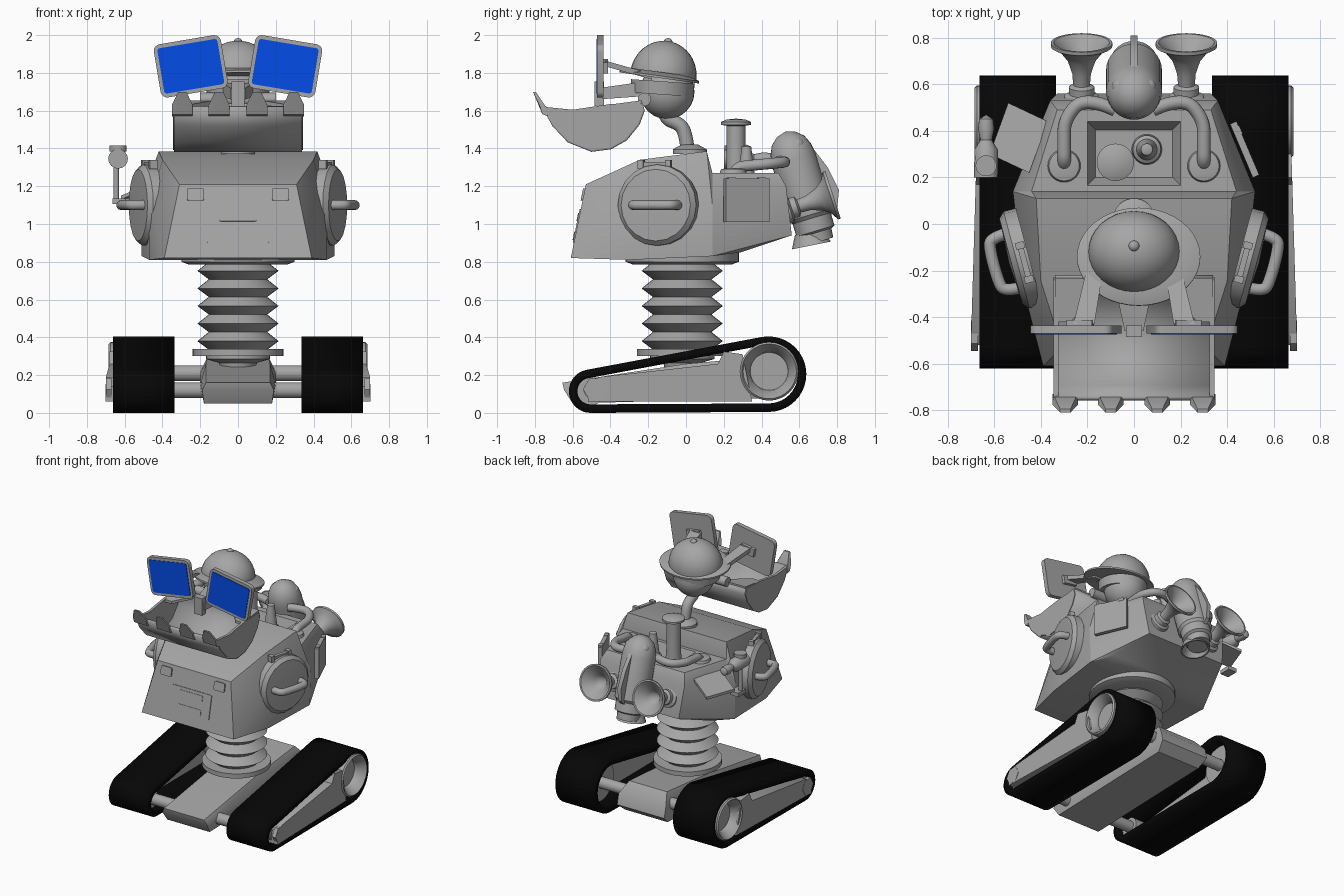
import bpy, bmesh, math
from mathutils import Vector, Matrix, Euler, geometry

if "Cube" in bpy.data.objects:
    bpy.data.objects.remove(bpy.data.objects["Cube"])


def material(name, rgb):
    m = bpy.data.materials.new(name)
    m.use_nodes = True
    m.diffuse_color = (*rgb, 1)
    m.node_tree.nodes["Principled BSDF"].inputs["Base Color"].default_value = (*rgb, 1)
    return m


GREY = material("grey metal", (0.38, 0.38, 0.38))
BLACK = material("black rubber", (0.002, 0.002, 0.002))
BLUE = material("blue screen", (0.001, 0.075, 0.82))
made = []


def add(name, bm, mat=GREY):
    bmesh.ops.recalc_face_normals(bm, faces=bm.faces)
    me = bpy.data.meshes.new(name)
    bm.to_mesh(me)
    bm.free()
    ob = bpy.data.objects.new(name, me)
    me.materials.append(mat)
    bpy.context.collection.objects.link(ob)
    made.append(ob)
    return ob


def hull_mesh(pts, sides=(-1, 1)):
    bm = bmesh.new()
    for x, y, z in pts:
        for s in sides:
            bm.verts.new((x * s, y, z))
    bmesh.ops.convex_hull(bm, input=bm.verts)
    bmesh.ops.dissolve_limit(bm, angle_limit=0.03, verts=bm.verts, edges=bm.edges)
    return bm


def prism(name, prof, x0, x1, mat=GREY):
    """Closed side profile (y, z) drawn out along x."""
    bm = bmesh.new()
    f = bm.faces.new([bm.verts.new((x0, y, z)) for y, z in prof])
    ext = bmesh.ops.extrude_face_region(bm, geom=[f])["geom"]
    bmesh.ops.translate(bm, vec=(x1 - x0, 0, 0),
                        verts=[v for v in ext if isinstance(v, bmesh.types.BMVert)])
    return add(name, bm, mat)


def band(name, prof, x0, x1, thick, closed, mat=GREY):
    """Side profile drawn out along x as a thin sheet."""
    bm = bmesh.new()
    rows = [(bm.verts.new((x0, y, z)), bm.verts.new((x1, y, z))) for y, z in prof]
    for i in range(0 if closed else 1, len(rows)):
        a, b = rows[i - 1], rows[i]
        bm.faces.new((a[0], b[0], b[1], a[1]))
    ob = add(name, bm, mat)
    mod = ob.modifiers.new("thickness", "SOLIDIFY")
    mod.thickness, mod.offset = thick, 0


def lathe(name, prof, loc, axis=(0, 0, 1), steps=32, scale=(1, 1, 1)):
    """Profile (radius, height) turned about an axis."""
    bm = bmesh.new()
    vs = [bm.verts.new((r, 0, h)) for r, h in prof]
    es = [bm.edges.new(p) for p in zip(vs, vs[1:])]
    bmesh.ops.spin(bm, geom=vs + es, cent=(0, 0, 0), axis=(0, 0, 1),
                   angle=math.tau, steps=steps, use_duplicate=False)
    bmesh.ops.remove_doubles(bm, verts=bm.verts, dist=1e-4)
    rot = Vector(axis).to_track_quat("Z", "Y").to_matrix().to_4x4()
    bm.transform(Matrix.Translation(loc) @ rot @ Matrix.Diagonal((*scale, 1)))
    add(name, bm)


def disc(name, loc, r, h, axis=(0, 0, 1), steps=32):
    lathe(name, [(0, -h / 2), (r, -h / 2), (r, h / 2), (0, h / 2)], loc, axis, steps)


def ball(name, loc, r, scale=(1, 1, 1), a0=-90, axis=(0, 0, 1)):
    arc = [math.radians(a0 + (90 - a0) * i / 12) for i in range(13)]
    prof = [(r * math.cos(a), r * math.sin(a)) for a in arc]
    lathe(name, ([(0, prof[0][1])] if a0 > -90 else []) + prof, loc, axis, scale=scale)


def box(name, loc, size, rot=(0, 0, 0), mat=GREY, round_y=0):
    bm = bmesh.new()
    bmesh.ops.create_cube(bm, size=1)
    bmesh.ops.scale(bm, vec=size, verts=bm.verts)
    if round_y:
        es = [e for e in bm.edges if abs(e.verts[0].co.y - e.verts[1].co.y) > 1e-3]
        bmesh.ops.bevel(bm, geom=es, offset=round_y, segments=4, profile=0.5, affect="EDGES")
    bm.transform(Matrix.Translation(loc) @ Euler(rot).to_matrix().to_4x4())
    add(name, bm, mat)


def tube(name, pts, r):
    cu = bpy.data.curves.new(name, "CURVE")
    cu.dimensions, cu.bevel_depth, cu.use_fill_caps = "3D", r, True
    sp = cu.splines.new("NURBS")
    sp.points.add(len(pts) - 1)
    for p, co in zip(sp.points, pts):
        p.co = (*co, 1)
    sp.use_endpoint_u, sp.order_u, sp.resolution_u = True, 3, 6
    ob = bpy.data.objects.new(name, cu)
    bpy.context.collection.objects.link(ob)
    cu.materials.append(GREY)
    bpy.ops.object.select_all(action="DESELECT")
    ob.select_set(True)
    bpy.context.view_layer.objects.active = ob
    bpy.ops.object.convert(target="MESH")
    made.append(bpy.context.view_layer.objects.active)


# Chassis and axles
add("chassis", hull_mesh([(.17, -.655, .16), (.19, -.645, .12), (.18, -.6, .05), (.18, .48, .08), (.2, .55, .14),
                          (.2, .53, .22), (.16, .46, .3), (.17, 0, .26), (.2, -.5, .15)]))
for word, y, z, w in (("front", -.5, .12, 1.3), ("rear", .437, .21, 1.2)):
    disc(word + "_axle", (0, y, z), .042, w, (1, 0, 0))

# Tracks, with panels and wheels
ring = [(cy + r * math.cos(a), cz + r * math.sin(a)) for cy, cz, r in ((-.505, .115, .0925), (.437, .205, .1775))
        for a in (math.tau * i / 40 for i in range(40))]
belt = [ring[i] for i in geometry.convex_hull_2d([Vector(p) for p in ring])]
for s in (-1, 1):
    band("track_belt", belt, .335 * s, .663 * s, .045, True, BLACK)
    panel = prism("track_panel", [(-.52, .06), (.35, .06), (.3, .31), (.2, .325), (.17, .26),
                                  (-.46, .19), (-.52, .14)], .5 * s, .66 * s)
    for v in panel.data.vertices:
        if abs(v.co.x) > .6:
            v.co.x = s * (.685 - .03 * v.co.y)
    lathe("rear_wheel", [(0, 0), (.15, 0), (.155, .02), (.155, .265), (.145, .275), (.105, .225), (.1, .2),
                         (0, .2)], (.41 * s, .44, .22), (s, 0, 0))
    disc("front_wheel", (.5 * s, -.505, .115), .075, .24, (s, 0, 0))
    disc("front_hub", (.685 * s, -.48, .125), .065, .03, (s, 0, 0), 6)

# Bellows neck
lathe("neck_pedestal", [(0, .22), (.09, .22), (.1, .265), (.17, .285), (.17, .31), (0, .31)], (0, -.02, 0))
disc("neck_base", (0, -.02, .32), .24, .035)
zig = [(0, .33)] + [p for i in range(5) for p in ((.155, .335 + .093 * i), (.215, .38 + .093 * i))]
lathe("neck_bellows", zig + [(.155, .8), (0, .8)], (0, -.02, 0))
lathe("neck_collar", [(0, .785), (.26, .785), (.3, .8), (.3, .85), (0, .85)], (0, -.02, 0), steps=48)

# Body: armoured front half and lower rear deck with a sunken bay
MID = [(.51, .14, .83), (.52, .14, 1.1)]
add("body_front", hull_mesh(MID + [(.39, -.61, .82), (.31, -.53, 1.21), (.4, -.245, 1.34), (.42, .11, 1.385),
                                   (.44, .14, 1.27), (.47, -.3, .81), (.47, -.3, 1.1)]))
bm = hull_mesh(MID + [(.44, .14, 1.27), (.33, .49, 1.27), (.36, .53, 1.2), (.33, .56, .94), (.42, .29, .85)])
deck = max(bm.faces, key=lambda f: f.normal.z * f.calc_area() if f.calc_center_median().z > 1.2 else 0)
bmesh.ops.inset_individual(bm, faces=[deck], thickness=.04)
for v in deck.verts:
    v.co.x = math.copysign(.2, v.co.x)
    v.co.y = .44 if v.co.y > .3 else .165
bmesh.ops.inset_individual(bm, faces=[deck], thickness=.05, depth=-.09)
add("body_rear", bm)

# Front face details, lying on the sloping plate
TILT = math.atan(.08 / .39)


def on_front(name, x, z, w, h, t):
    box(name, (x, -.61 + (z - .82) * .205, z), (w, t, h), (-TILT, 0, 0), GREY, .01)


for s in (-1, 1):
    on_front("front_lamp", .225 * s, 1.155, .09, .065, .02)
on_front("grille_plate", 0, .99, .34, .18, .012)
for z in (1.035, .935):
    on_front("grille_slot", 0, z, .2, .045, .02)

# Side hatches with handles and hinges
for s in (-1, 1):
    n = Vector((.966 * s, -.26, 0))
    c = Vector((.49 * s, -.15, 1.1))
    lathe("side_hatch", [(0, -.04), (.215, -.04), (.215, .015), (.19, .04), (0, .05)], c, n, 20)
    t = Vector((.26 * s, .966, 0))
    tube("hatch_handle", [c + t * a + n * b for a, b in
         ((.12, .02), (.12, .1), (.07, .115), (-.07, .115), (-.12, .1), (-.12, .02))], .026)
    top = Vector((.47 * s, -.165, 1.315))
    box("hatch_hinge", top, (.025, .18, .025), (0, 0, -.26 * s))
    for d in (-.075, .075):
        box("hinge_block", top + t * d, (.04, .03, .045), (0, 0, -.26 * s))

# Closed locker on one flank, open lid with a tap on the other
WALL = math.atan2(.17, .4)
box("locker_door", (.475, .32, 1.125), (.03, .25, .23), (0, 0, WALL))
for y in (.24, .4):
    box("locker_hinge", (.525 - .4 * (y - .2), y, 1.235), (.03, .04, .02), (0, 0, WALL))
add("open_lid", hull_mesh([(x, y, z + h) for x, y, z in
    ((-.37, .44, 1.2), (-.45, .22, 1.2), (-.62, .3, 1.13), (-.54, .52, 1.13)) for h in (0, .02)], (1,)))
box("tap_foot", (-.63, .27, 1.12), (.07, .09, .03))
disc("tap_stem", (-.645, .26, 1.22), .015, .2)
lathe("tap_head", [(0, 0), (.052, 0), (.05, .12), (.025, .16), (.035, .21), (.03, .25), (0, .27)],
      (-.635, .2, 1.345), (0, 1, 0), 16)
disc("tap_knob", (-.635, .25, 1.4), .045, .03)

# Vent and cone in the bay
lathe("vent", [(0, 0), (.06, 0), (.05, .14), (.05, .35), (.08, .355), (.08, .37), (.05, .383), (0, .388)],
      (-.08, .265, 1.17))
lathe("bay_cone", [(0, 0), (.065, 0), (.06, .06), (.045, .07), (.025, .23), (0, .24)], (.055, .32, 1.18))

# Rear pod, tilted back, with fin, nozzle and bumps
AX = Vector((0, -.29, .957))
lathe("pod", [(0, -.13), (.08, -.13), (.085, -.08), (.105, -.07), (.105, .0), (.12, .02), (.12, .33), (.112, .38),
              (.09, .43), (.05, .465), (0, .48)], (0, .665, 1.03), AX)
lathe("pod_nozzle", [(0, 0), (.075, 0), (.105, -.07), (.095, -.07), (.06, -.02), (0, -.02)],
      (0, .65, .955), (0, -.2, 1), 16)
prism("pod_fin", [(.57, 1.47), (.65, 1.43), (.75, 1.3), (.81, 1.18), (.8, 1.08), (.72, 1.0)], -.015, .015)
for s in (-1, 1):
    ball("pod_bump", (.06 * s, .59, 1.42), .036)
    # Pipes from pod to deck
    tube("deck_pipe", [(.08 * s, .49, 1.33), (.21 * s, .55, 1.33), (.3 * s, .45, 1.32),
                       (.3 * s, .34, 1.31), (.3 * s, .255, 1.3), (.3 * s, .24, 1.22)], .029)
    lathe("pipe_flange", [(0, 0), (.072, 0), (.065, .025), (.04, .03), (0, .03)], (.3 * s, .25, 1.265))
    # Horns, tipped up
    lathe("horn", [(0, -.03), (.075, -.03), (.075, .0), (.055, .01), (.055, .04), (.036, .05), (.04, .1), (.06, .16),
                   (.095, .205), (.132, .225), (.132, .24), (.12, .24), (.05, .17), (0, .1)],
          (.225 * s, .55, 1.08), (0, .95, .31))

# Head, helmet and gooseneck
lathe("gooseneck_base", [(0, 0), (.09, 0), (.09, .025), (.045, .05), (0, .05)], (0, .02, 1.37))
tube("gooseneck", [(0, .01, 1.38), (0, .0, 1.47), (0, -.03, 1.53), (0, -.12, 1.56), (0, -.12, 1.65)], .037)
ball("skull", (0, -.1, 1.7), .145)
TOP = Vector((0, .14, 1))
lathe("head_band", [(0, -.035), (.165, -.035), (.17, .035), (0, .035)], (0, -.125, 1.72), (0, .07, 1))
lathe("helmet_brim", [(0, -.01), (.265, -.012), (.265, .0), (.2, .02), (0, .02)], (.02, -.14, 1.785), TOP, 40, (1, .8, 1))
ball("helmet", (0, -.12, 1.785), .185, (1.06, .95, 1), 0, TOP)
ball("helmet_button", (0, -.095, 1.96), .024)

# Screen eyes on brackets
for s in (-1, 1):
    rot = (0, math.radians(9.5) * s, 0)
    c = Vector((.25 * s, -.453, 1.835))
    box("eye_frame", c, (.36, .034, .285), rot, GREY, .035)
    box("eye_screen", c - Vector((0, .0175, 0)), (.322, .008, .243), rot, BLUE, .015)
    box("eye_mount", c + Vector((-.02 * s, .025, 0)), (.11, .03, .06), rot)
    add("eye_bracket", hull_mesh([(x, y, z + h) for x, y, z in ((.17, -.43, 1.835), (.26, -.43, 1.835),
                                  (.13, -.18, 1.765), (.2, -.18, 1.765)) for h in (0, .03)], (s,)))
box("eye_bridge", (0, -.46, 1.69), (.07, .05, .13))
add("bridge_arm", hull_mesh([(.04, -.46, 1.72), (.04, -.46, 1.66), (.1, -.18, 1.68), (.1, -.18, 1.76)]))

# Scoop jaw, curled over at the back, with teeth
scoop = [(-.75, 1.62), (-.7, 1.525), (-.62, 1.44), (-.5, 1.392), (-.4, 1.405), (-.32, 1.45),
         (-.255, 1.53), (-.228, 1.6), (-.24, 1.64)]
band("jaw_scoop", scoop, -.34, .34, .02, False)
for s in (-1, 1):
    prism("jaw_end", scoop + [(-.4, 1.635), (-.6, 1.605)], .325 * s, .345 * s)
    add("jaw_curl", hull_mesh([(x, y, z + h) for x, y, z in ((.34, -.232, 1.635), (.12, -.232, 1.635),
                               (.34, -.42, 1.61), (.27, -.42, 1.61)) for h in (0, .02)], (s,)))
disc("jaw_pivot", (0, -.22, 1.66), .035, .4, (1, 0, 0))
for x in (-.295, -.1, .1, .295):
    add("jaw_tooth", hull_mesh([(x + d * w, y, z) for d in (-1, 1) for w, y, z in
        ((.055, -.73, 1.57), (.055, -.76, 1.58), (.055, -.775, 1.63), (.022, -.81, 1.7),
         (.022, -.795, 1.7), (.05, -.735, 1.61))], (1,)))

# Smooth round parts, keep hard edges
bpy.ops.object.select_all(action="DESELECT")
for ob in made:
    ob.select_set(True)
bpy.context.view_layer.objects.active = made[0]
bpy.ops.object.shade_smooth_by_angle(angle=math.radians(35))
